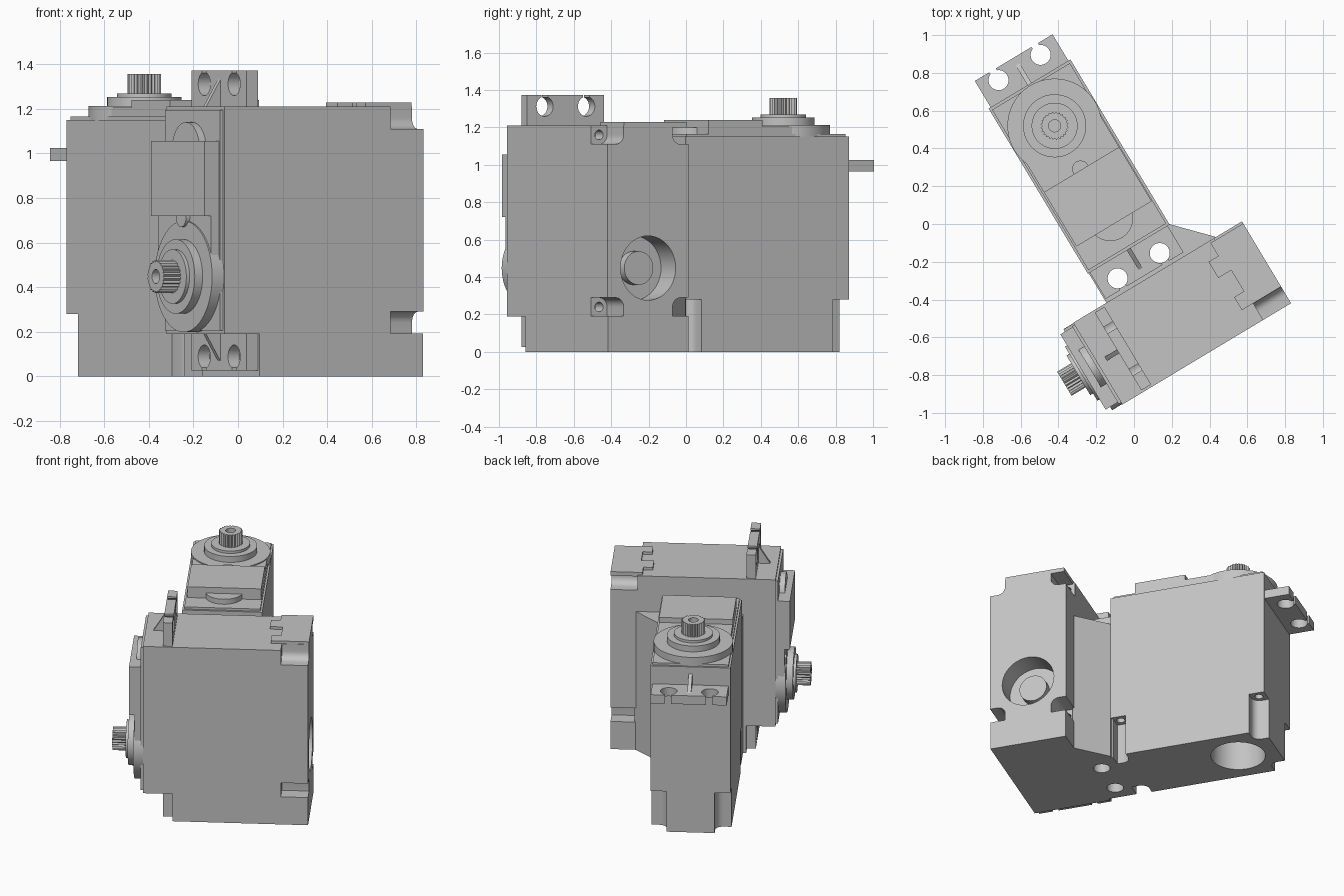
import bpy, bmesh
from math import sin, cos, pi, radians
from mathutils import Matrix, Vector

if "Cube" in bpy.data.objects:
    bpy.data.objects.remove(bpy.data.objects["Cube"], do_unlink=True)

grey = bpy.data.materials.new("plain grey")
grey.use_nodes = True
grey.diffuse_color = (0.55, 0.55, 0.55, 1)
grey.node_tree.nodes["Principled BSDF"].inputs["Base Color"].default_value = grey.diffuse_color

IDENT = Matrix.Identity(4)
# Extrudes a (y, z) outline along x
SIDEWAYS = Matrix(((0, 0, 1, 0), (1, 0, 0, 0), (0, 1, 0, 0), (0, 0, 0, 1)))
HOLDER = Matrix.Rotation(radians(31), 4, "Z")
made = []


def prism(name, pts, z0, z1, frame=IDENT):
    bm = bmesh.new()
    face = bm.faces.new([bm.verts.new((x, y, z0)) for x, y in pts])
    ext = bmesh.ops.extrude_face_region(bm, geom=[face])
    top = [v for v in ext["geom"] if isinstance(v, bmesh.types.BMVert)]
    bmesh.ops.translate(bm, vec=(0, 0, z1 - z0), verts=top)
    if not any(len(f.verts) == len(pts) and abs(f.calc_center_median().z - z0) < 1e-6 for f in bm.faces):
        bm.faces.new([v for v in bm.verts if v not in top])
    bm.transform(frame)
    bmesh.ops.recalc_face_normals(bm, faces=bm.faces)
    me = bpy.data.meshes.new(name)
    bm.to_mesh(me)
    bm.free()
    me.materials.append(grey)
    ob = bpy.data.objects.new(name, me)
    bpy.context.collection.objects.link(ob)
    made.append(ob)
    return ob


def rect(x0, x1, y0, y1):
    return [(x0, y0), (x1, y0), (x1, y1), (x0, y1)]


def circle(x, y, r, n=40):
    return [(x + r * cos(2 * pi * i / n), y + r * sin(2 * pi * i / n)) for i in range(n)]


def cut(ob, *args):
    # Subtract one prism from a part, then drop the cutter
    cutter = prism("cutter", *args)
    cutter.hide_render = True
    mod = ob.modifiers.new("cut", "BOOLEAN")
    mod.operation, mod.solver, mod.object = "DIFFERENCE", "EXACT", cutter
    bpy.context.view_layer.update()
    new = bpy.data.meshes.new_from_object(ob.evaluated_get(bpy.context.evaluated_depsgraph_get()))
    ob.modifiers.clear()
    ob.data = new
    made.remove(cutter)
    bpy.data.objects.remove(cutter, do_unlink=True)


HALF, B0, B1, SHAFT = 0.2525, -0.10, 0.92, 0.662


def servo(tag, frame, bottom):
    start = len(made)
    # Case with screw recesses in its four lower corners
    case = prism(tag + "_case", rect(-HALF, HALF, B0, B1), bottom, 1.15)
    mid, hb = (B0 + B1) / 2, (B1 - B0) / 2
    for s in (-1, 1):
        for t in (-1, 1):
            ix, iy, out, r = HALF - 0.1, hb - 0.1, 0.2, 0.05
            arc = [(ix + r - r * cos(a), iy + r - r * sin(a)) for a in [pi / 2 * i / 6 for i in range(7)]]
            shape = [(ix + out, iy + out), (ix, iy + out)] + arc + [(ix + out, iy)]
            cut(case, [(s * x, mid + t * y) for x, y in shape], -0.1, 0.28)
            cut(case, circle(s * (HALF - 0.05), mid + t * (hb - 0.05), 0.026, 16), 0.2, 0.36)
    # Round well with the rear pivot boss
    cut(case, circle(0, SHAFT, 0.172), -0.1, 0.26)
    prism(tag + "_pivot_boss", circle(0, SHAFT, 0.09), 0.205, 0.27)

    # Interlocking end cover
    teeth = [(-0.15, bottom), (0.24, bottom), (0.24, 0.31), (0.16, 0.31), (0.16, 0.37), (0.06, 0.37),
             (0.06, 0.29), (-0.07, 0.29), (-0.07, 0.35), (-0.15, 0.35)]
    lay = Matrix(((1, 0, 0, 0), (0, 0, 1, 0), (0, 1, 0, 0), (0, 0, 0, 1)))
    prism(tag + "_end_cover", teeth, B0 - 0.018, B0 + 0.01, lay)

    # Lid with stepped gear housing
    prism(tag + "_lid", rect(-0.24, 0.24, B0 + 0.015, B1 - 0.015), 1.14, 1.165)
    prism(tag + "_gear_deck", rect(-0.23, 0.235, 0.38, 0.58), 1.15, 1.205)
    prism(tag + "_motor_cover", rect(-0.23, 0.235, 0.055, 0.39), 1.15, 1.24)
    prism(tag + "_motor_disc", circle(0, 0.09, 0.12), 1.15, 1.2)
    prism(tag + "_gear_pin", circle(0, 0.395, 0.045, 24), 1.15, 1.225)
    prism(tag + "_gear_flange", circle(0, SHAFT, 0.25, 56), 1.15, 1.212)
    prism(tag + "_bearing_ring", circle(0, SHAFT, 0.167, 48), 1.2, 1.253)
    prism(tag + "_bearing_cap", circle(0, SHAFT, 0.122), 1.25, 1.27)

    # Toothed output shaft with a screw hole
    n = 24
    star = []
    for i in range(2 * n):
        r = 0.075 if i % 2 else 0.066
        star.append((r * cos(pi * i / n), SHAFT + r * sin(pi * i / n)))
    shaft = prism(tag + "_output_shaft", star, 1.26, 1.357)
    cut(shaft, circle(0, SHAFT, 0.032, 20), 1.29, 1.5)

    # Mounting ears with open screw slots and a stiffening rib
    for side, edge, d in (("far", B1, 1), ("near", B0, -1)):
        tip = edge + d * 0.163
        lo, hi = sorted((edge - d * 0.02, tip))
        ear = prism(f"{tag}_{side}_ear", rect(-0.24, 0.24, lo, hi), 0.965, 1.025)
        for x in (-0.13, 0.13):
            cut(ear, circle(x, edge + d * 0.102, 0.053, 28), 0.9, 1.1)
            g0, g1 = sorted((edge + d * 0.102, tip + d * 0.05))
            cut(ear, rect(x - 0.02, x + 0.02, g0, g1), 0.9, 1.1)
        prism(f"{tag}_{side}_ear_rib", [(edge, 1.02), (edge + d * 0.13, 1.02), (edge, 1.1)],
              -0.012, 0.012, SIDEWAYS)
    for ob in made[start:]:
        ob.data.transform(HOLDER @ frame)


# Upright servo, and the second one lying on its side
servo("upright", Matrix.Translation((-0.0925, 0, 0)), 0.0)
turn = Matrix(((0, 0, -1, 0.605), (1, 0, 0, -0.535), (0, -1, 0, 1.11), (0, 0, 0, 1)))
servo("sideways", turn, 0.108)

# Holder: base plate under the lying servo, with a long slot in its end
start = len(made)
base = prism("holder_base", rect(-0.36, 0.497, -0.785, -0.284), 0, 0.192)
sy, sz, w, r = -0.535, 0.09, 0.105, 0.05
slot = [(sy + (w if cos(a) > 0 else -w) + r * cos(a), sz + r * sin(a))
        for a in [2 * pi * (i + 0.5) / 24 for i in range(24)]]
cut(base, slot, 0.38, 0.6, SIDEWAYS)

# Holder: gusseted bridge joining both servos, drilled through
bridge = prism("holder_bridge", [(-0.34, -0.29), (0.344, -0.29), (0.163, -0.10), (-0.34, -0.10)], 0, 0.962)
for x in (-0.2225, 0.0375):
    cut(bridge, circle(x, -0.202, 0.053, 28), -0.1, 1.1)
for ob in made[start:]:
    ob.data.transform(HOLDER)

# Smooth round walls, keep edges sharp
bpy.ops.object.select_all(action="DESELECT")
for ob in made:
    ob.select_set(True)
bpy.context.view_layer.objects.active = made[0]
bpy.ops.object.shade_smooth_by_angle(angle=radians(25))
